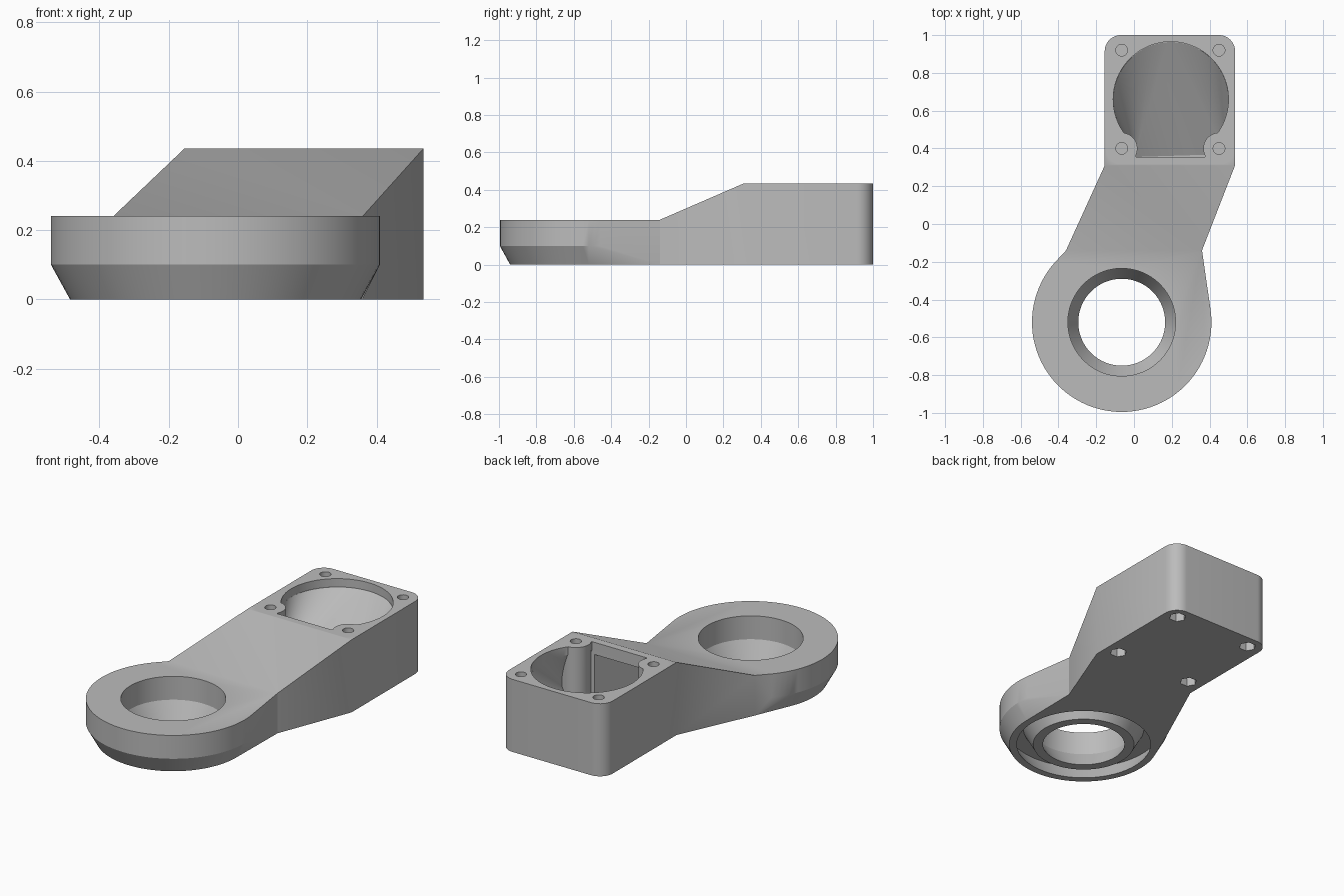
import bpy, bmesh
from math import cos, sin, pi, radians

if "Cube" in bpy.data.objects:
    bpy.data.objects.remove(bpy.data.objects["Cube"], do_unlink=True)

grey = bpy.data.materials.new("light_grey")
grey.use_nodes = True
COLOR = (0.5, 0.5, 0.5, 1)
grey.diffuse_color = COLOR
grey.node_tree.nodes["Principled BSDF"].inputs["Base Color"].default_value = COLOR


def circle(c, r, z, n=96):
    return [(c[0] + r * cos(2 * pi * i / n), c[1] + r * sin(2 * pi * i / n), z) for i in range(n)]


def rect(x0, x1, y, z0, z1):
    return [(x, y, z) for x in (x0, x1) for z in (z0, z1)]


def box(x0, x1, y0, y1, z0, z1):
    return rect(x0, x1, y0, z0, z1) + rect(x0, x1, y1, z0, z1)


def hull(name, points):
    """Solid convex hull around the given outline points."""
    bm = bmesh.new()
    for p in points:
        bm.verts.new(p)
    bmesh.ops.remove_doubles(bm, verts=bm.verts, dist=1e-5)
    res = bmesh.ops.convex_hull(bm, input=bm.verts)
    inner = {v for v in res["geom_interior"] + res["geom_unused"] if isinstance(v, bmesh.types.BMVert)}
    bmesh.ops.delete(bm, geom=list(inner), context='VERTS')
    bmesh.ops.dissolve_limit(bm, angle_limit=radians(0.2), verts=bm.verts, edges=bm.edges)
    bmesh.ops.recalc_face_normals(bm, faces=bm.faces)
    me = bpy.data.meshes.new(name)
    bm.to_mesh(me)
    bm.free()
    me.materials.append(grey)
    ob = bpy.data.objects.new(name, me)
    bpy.context.collection.objects.link(ob)
    return ob


def combine(body, name, points, op):
    """Join or cut a hull solid into the body."""
    tool = hull(name, points)
    bpy.context.view_layer.objects.active = body
    mod = body.modifiers.new(name, 'BOOLEAN')
    mod.operation, mod.solver, mod.object = op, 'EXACT', tool
    bpy.ops.object.modifier_apply(modifier=mod.name)
    bpy.data.objects.remove(tool, do_unlink=True)


RING = (-0.065, -0.52)
BORE = (0.195, 0.66)
LOW, HIGH = 0.24, 0.435
X0, X1 = -0.155, 0.535

# Mounting block with rounded back corners
block = rect(X0, X1, 0.31, 0, HIGH)
for x in (X0 + 0.085, X1 - 0.085):
    for z in (0, HIGH):
        block += circle((x, 0.915), 0.085, z, 48)
body = hull("bracket", block)

# Sloping arm, then the ring with its chamfered underside
combine(body, "arm", rect(X0, X1, 0.31, 0, HIGH) + rect(-0.36, 0.36, -0.14, 0, LOW), 'UNION')
combine(body, "ring", circle(RING, 0.475, LOW) + circle(RING, 0.475, 0.1) + circle(RING, 0.42, 0)
        + rect(-0.36, 0.36, -0.14, 0, LOW), 'UNION')

# Groove under the ring, with the inner collar put back
combine(body, "groove", circle(RING, 0.35, -0.05) + circle(RING, 0.433, 0.1), 'DIFFERENCE')
combine(body, "collar", circle(RING, 0.285, 0) + circle(RING, 0.351, 0.12), 'UNION')

# Central hole, straight above and tapered below
combine(body, "centre_hole", circle(RING, 0.285, 0.3) + circle(RING, 0.285, 0.1)
        + circle(RING, 0.2025, -0.05), 'DIFFERENCE')

# Round pocket with a sloping floor and a passage through the arm
combine(body, "pocket_rim", circle(BORE, 0.305, 0.385) + circle(BORE, 0.305, 0.5), 'DIFFERENCE')
combine(body, "pocket_slot", box(0.01, 0.375, 0.355, 0.6, 0.38, 0.5), 'DIFFERENCE')
combine(body, "pocket_floor", circle(BORE, 0.305, 0.386) + rect(0.01, 0.375, 0.355, 0.1, 0.386)
        + [(0.49, 0.37, 0.1)], 'DIFFERENCE')
combine(body, "passage", rect(0.02, 0.365, 0.37, 0.11, 0.37)
        + rect(-0.19, 0.17, -0.15, 0.05, 0.095), 'DIFFERENCE')

# Bosses around the two front screws
SCREWS = [(x, y) for x in (-0.065, 0.45) for y in (0.4, 0.92)]
for c in SCREWS:
    if c[1] < 0.5:
        combine(body, "boss", circle(c, 0.083, 0.02, 64) + circle(c, 0.083, HIGH, 64), 'UNION')

# Screw holes from above and hexagonal nut pockets from below
for c in SCREWS:
    combine(body, "screw_hole", circle(c, 0.031, 0.14, 32) + circle(c, 0.031, 0.5, 32), 'DIFFERENCE')
    combine(body, "nut_pocket", circle(c, 0.048, -0.05, 6) + circle(c, 0.048, 0.12, 6), 'DIFFERENCE')

bpy.ops.object.select_all(action='DESELECT')
body.select_set(True)
bpy.context.view_layer.objects.active = body
bpy.ops.object.shade_smooth_by_angle(angle=radians(25))
